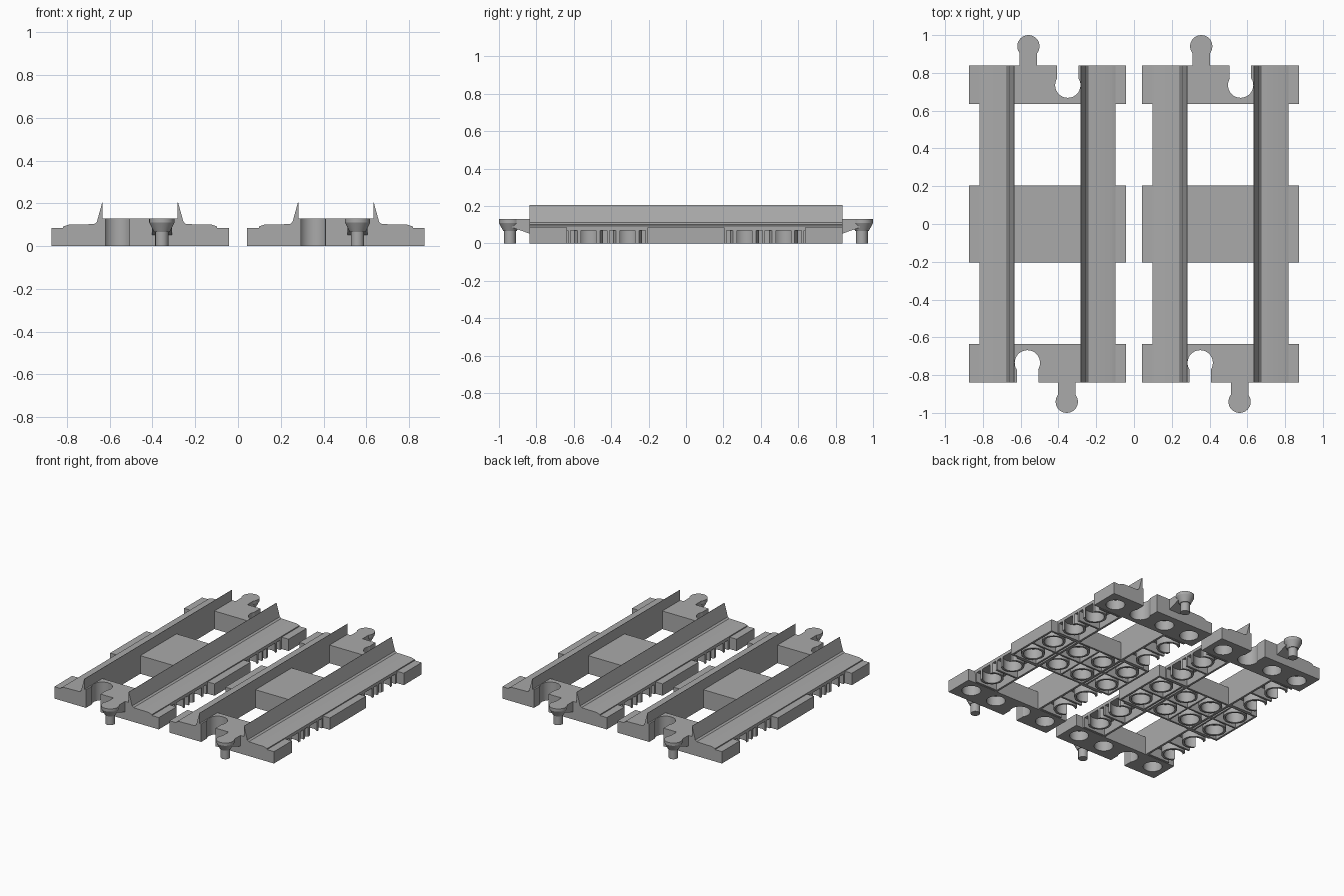
import bpy, bmesh, math
from mathutils import Matrix

if "Cube" in bpy.data.objects:
    bpy.data.objects.remove(bpy.data.objects["Cube"])

grey = bpy.data.materials.new("mid grey")
grey.use_nodes = True
grey.diffuse_color = (0.4, 0.4, 0.4, 1)
grey.node_tree.nodes["Principled BSDF"].inputs["Base Color"].default_value = (0.4, 0.4, 0.4, 1)

PITCH = 0.2083          # stud grid
SPACING = 0.4575        # centre of each track piece
UNDER = 0.07            # height of the hollow underside
HOLE, TUBE = 0.062, 0.077


def add_box(bm, x0, x1, y0, y1, z0, z1):
    m = (Matrix.Translation(((x0 + x1) / 2, (y0 + y1) / 2, (z0 + z1) / 2))
         @ Matrix.Diagonal((x1 - x0, y1 - y0, z1 - z0, 1)))
    bmesh.ops.create_cube(bm, size=1, matrix=m)


def add_cone(bm, x, y, z0, z1, r0, r1, sides=32):
    bmesh.ops.create_cone(bm, cap_ends=True, segments=sides, radius1=r0, radius2=r1,
                          depth=z1 - z0, matrix=Matrix.Translation((x, y, (z0 + z1) / 2)))


def add_prism(bm, profile, y0, y1):
    """Extrude an x-z outline along y."""
    face = bm.faces.new([bm.verts.new((x, y0, z)) for x, z in profile])
    out = bmesh.ops.extrude_face_region(bm, geom=[face])
    bmesh.ops.translate(bm, vec=(0, y1 - y0, 0),
                        verts=[g for g in out["geom"] if isinstance(g, bmesh.types.BMVert)])


def add_tube(bm, cx, cy, limit=None, steps=28):
    """Stud socket wall, cut open where it passes x = limit."""
    starts = [math.acos((limit - cx) / r) if limit else 0 for r in (TUBE, HOLE)]
    rows = []
    for i in range(steps + 1):
        row = []
        for r, a in zip((TUBE, HOLE), starts):
            t = a + (2 * math.pi - 2 * a) * i / steps
            row += [bm.verts.new((cx + r * math.cos(t), cy + r * math.sin(t), z)) for z in (0, UNDER)]
        rows.append(row)
    for a, b in zip(rows, rows[1:]):
        for p, q in ((0, 1), (1, 3), (3, 2), (2, 0)):
            bm.faces.new((a[p], b[p], b[q], a[q]))
    if limit:
        for row in (rows[0], rows[-1]):
            bm.faces.new([row[k] for k in (0, 1, 3, 2)])


def make(name, bm):
    bmesh.ops.remove_doubles(bm, verts=bm.verts, dist=1e-5)
    bmesh.ops.recalc_face_normals(bm, faces=bm.faces)
    mesh = bpy.data.meshes.new(name)
    bm.to_mesh(mesh)
    bm.free()
    mesh.materials.append(grey)
    ob = bpy.data.objects.new(name, mesh)
    bpy.context.collection.objects.link(ob)
    return ob


def select(ob):
    bpy.ops.object.select_all(action="DESELECT")
    ob.select_set(True)
    bpy.context.view_layer.objects.active = ob


def cut(ob, fill):
    bm = bmesh.new()
    fill(bm)
    cutter = make("cutter", bm)
    cutter.hide_render = True
    mod = ob.modifiers.new("cut", "BOOLEAN")
    mod.operation, mod.solver, mod.object = "DIFFERENCE", "EXACT", cutter
    select(ob)
    bpy.ops.object.modifier_apply(modifier=mod.name)
    bpy.data.objects.remove(cutter)


# Rail with its upright flange and hollow, socketed underside
bm = bmesh.new()
add_prism(bm, [(0.175, 0), (0.19, 0), (0.19, UNDER), (0.36, UNDER), (0.36, 0.092), (0.335, 0.1),
               (0.215, 0.103), (0.203, 0.112), (0.177, 0.205), (0.175, 0.205)], -0.838, 0.838)
for side in (-1, 1):
    for k in (1.5, 2.5):
        add_tube(bm, 1.5 * PITCH, side * k * PITCH, limit=0.36)
    for k in (1, 2, 3):
        y = side * k * PITCH
        add_box(bm, 0.18, 0.36, y - 0.007, y + 0.007, 0, UNDER + 0.005)
rail = make("rail", bm)

# End tie: raised centre, coupling notch and blind sockets
tie_profile = [(-0.415, 0), (0.415, 0), (0.415, 0.085), (0.175, 0.085),
               (0.175, 0.13), (-0.175, 0.13), (-0.175, 0.085), (-0.415, 0.085)]
bm = bmesh.new()
add_prism(bm, tie_profile, -0.838, -0.635)
end_tie = make("end_tie", bm)
cut(end_tie, lambda b: add_cone(b, -0.107, -0.735, -0.1, 0.3, 0.067, 0.067))
cut(end_tie, lambda b: add_box(b, -0.163, -0.049, -0.9, -0.77, -0.1, 0.3))
for hx in (-1.5, 0.5, 1.5):
    cut(end_tie, lambda b: add_cone(b, hx * PITCH, -3.5 * PITCH, -0.1, UNDER, HOLE, HOLE))

# Coupling knob: neck, tapered head and peg
bm = bmesh.new()
add_box(bm, 0.055, 0.148, -0.93, -0.83, 0.085, 0.13)
neck = bm.verts[:]
for v in neck:
    if v.co.y > -0.9 and v.co.z < 0.1:
        v.co.z = 0.05
add_cone(bm, 0.1015, -0.941, 0.11, 0.13, 0.059, 0.059)
add_cone(bm, 0.1015, -0.941, 0.065, 0.11, 0.036, 0.059)
add_cone(bm, 0.1015, -0.941, 0, 0.066, 0.031, 0.031, 16)
knob = make("coupling_knob", bm)

# Middle tie: top shell, rim, cell walls and sockets
bm = bmesh.new()
add_prism(bm, [(x, max(z, UNDER)) for x, z in tie_profile], -0.205, 0.205)
for s in (-1, 1):
    add_box(bm, s * 0.408 - 0.007, s * 0.408 + 0.007, -0.205, 0.205, 0, UNDER + 0.005)
    add_box(bm, -0.415, 0.415, s * 0.198 - 0.007, s * 0.198 + 0.007, 0, UNDER + 0.005)
for x in (-1, 0, 1):
    add_box(bm, x * PITCH - 0.006, x * PITCH + 0.006, -0.2, 0.2, 0, UNDER + 0.005)
add_box(bm, -0.41, 0.41, -0.006, 0.006, 0, UNDER + 0.005)
for x in (-1.5, -0.5, 0.5, 1.5):
    for y in (-0.5, 0.5):
        add_tube(bm, x * PITCH, y * PITCH)
middle_tie = make("middle_tie", bm)

for ob in (rail, end_tie, knob, middle_tie):
    select(ob)
    bpy.ops.object.shade_smooth_by_angle(angle=math.radians(25))

# Two track pieces; each half is repeated by a half turn
for ob in (rail, end_tie, knob, middle_tie):
    turns = (0,) if ob is middle_tie else (0, math.pi)
    spots = [(x, t) for x in (-SPACING, SPACING) for t in turns]
    for i, (x, turn) in enumerate(spots):
        part = ob if i == 0 else ob.copy()
        if i:
            bpy.context.collection.objects.link(part)
        part.location.x = x
        part.rotation_euler.z = turn
